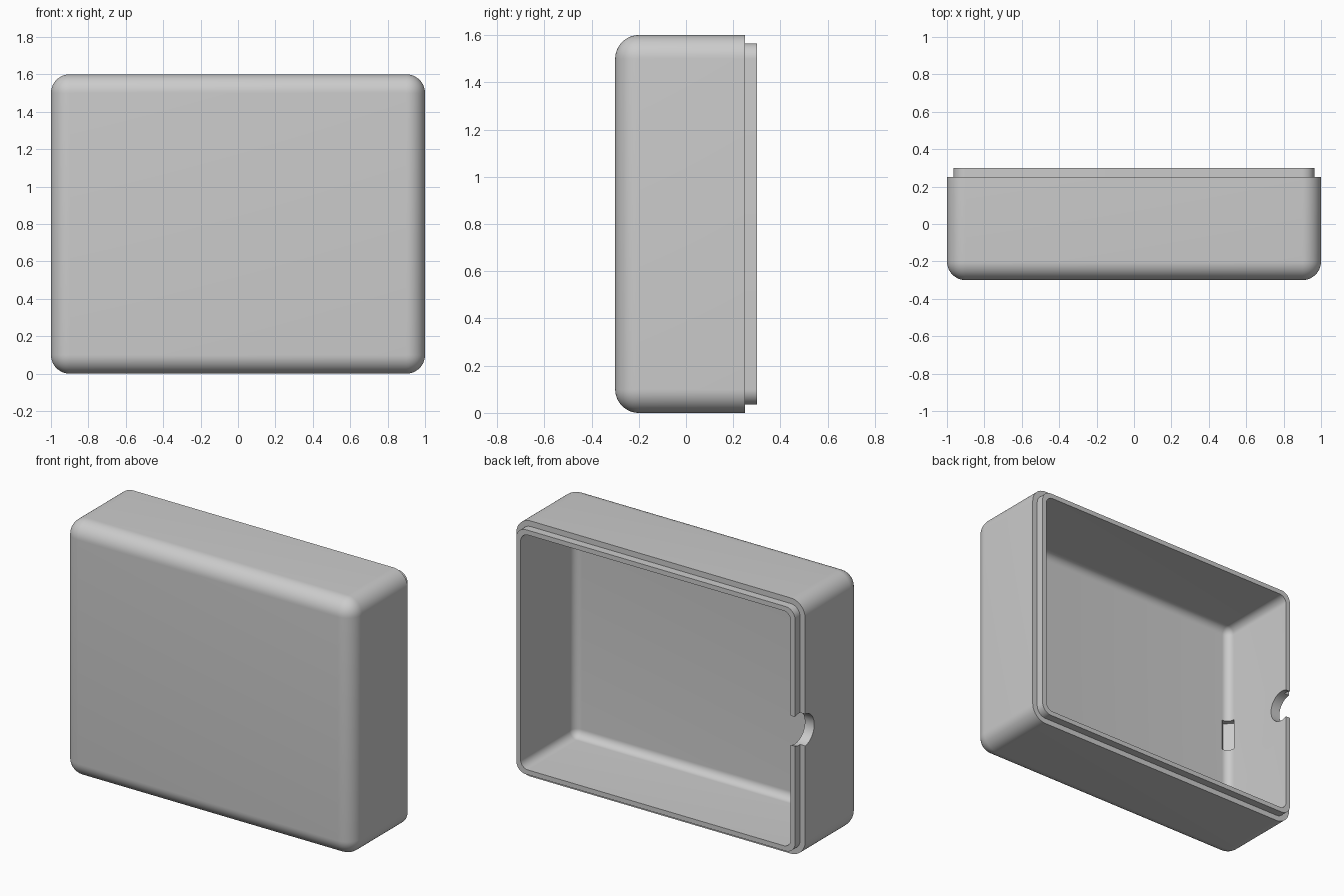
import bpy, bmesh, math
from mathutils import Matrix, Vector

cube = bpy.data.objects.get("Cube")
if cube:
    bpy.data.objects.remove(cube, do_unlink=True)

MID = 0.8      # middle height of the case
WALL = 0.065   # wall thickness
STEP = 0.035   # inset of the rim lip

grey = bpy.data.materials.new("plain grey")
grey.use_nodes = True
grey.diffuse_color = (0.6, 0.6, 0.6, 1)
grey.node_tree.nodes["Principled BSDF"].inputs["Base Color"].default_value = (0.6, 0.6, 0.6, 1)


def add_object(name, bm):
    mesh = bpy.data.meshes.new(name)
    bm.to_mesh(mesh)
    bm.free()
    mesh.materials.append(grey)
    obj = bpy.data.objects.new(name, mesh)
    bpy.context.collection.objects.link(obj)
    return obj


def tray_block(name, inset, front, back, radius):
    """Box rounded on every edge except those around its back face."""
    bm = bmesh.new()
    size = (2 - 2 * inset, back - front, 2 * MID - 2 * inset)
    place = Matrix.Translation((0, (front + back) / 2, MID)) @ Matrix.Diagonal((*size, 1))
    bmesh.ops.create_cube(bm, size=1, matrix=place)
    edges = [e for e in bm.edges if min(v.co.y for v in e.verts) < back - 0.001]
    bmesh.ops.bevel(bm, geom=edges, offset=radius, segments=12, profile=0.5, affect='EDGES')
    return add_object(name, bm)


def combine(target, tool, operation):
    mod = target.modifiers.new(tool.name, 'BOOLEAN')
    mod.object, mod.operation, mod.solver = tool, operation, 'EXACT'
    bpy.context.view_layer.objects.active = target
    bpy.ops.object.modifier_apply(modifier=mod.name)
    bpy.data.objects.remove(tool, do_unlink=True)


# Rounded outer body with a stepped lip, hollowed from the back
case = tray_block("case_shell", 0, -0.3, 0.25, 0.1)
combine(case, tray_block("rim_lip", STEP, -0.15, 0.3, 0.1 - STEP), 'UNION')
combine(case, tray_block("cavity_cutter", WALL, -0.3 + WALL, 0.4, 0.05), 'DIFFERENCE')

# Round cable notch in the rim of the -x wall
bm = bmesh.new()
bmesh.ops.create_cone(bm, cap_ends=True, segments=48, radius1=0.1, radius2=0.1, depth=0.3,
                      matrix=Matrix.Translation((-1, 0.26, MID)) @ Matrix.Rotation(math.pi / 2, 4, 'Y'))
combine(case, add_object("notch_cutter", bm), 'DIFFERENCE')

# Shallow pocket in the inner corner facing the notch
bm = bmesh.new()
centre = Vector((-0.914, -0.214, MID))
bmesh.ops.create_cube(bm, size=1, matrix=Matrix.Translation(centre)
                      @ Matrix.Rotation(math.pi / 4, 4, 'Z') @ Matrix.Diagonal((0.08, 0.07, 0.2, 1)))
combine(case, add_object("pocket_cutter", bm), 'DIFFERENCE')

# Smooth rounded corners, crisp rims
bpy.ops.object.select_all(action='DESELECT')
case.select_set(True)
bpy.context.view_layer.objects.active = case
bpy.ops.object.shade_smooth_by_angle(angle=math.radians(30))
